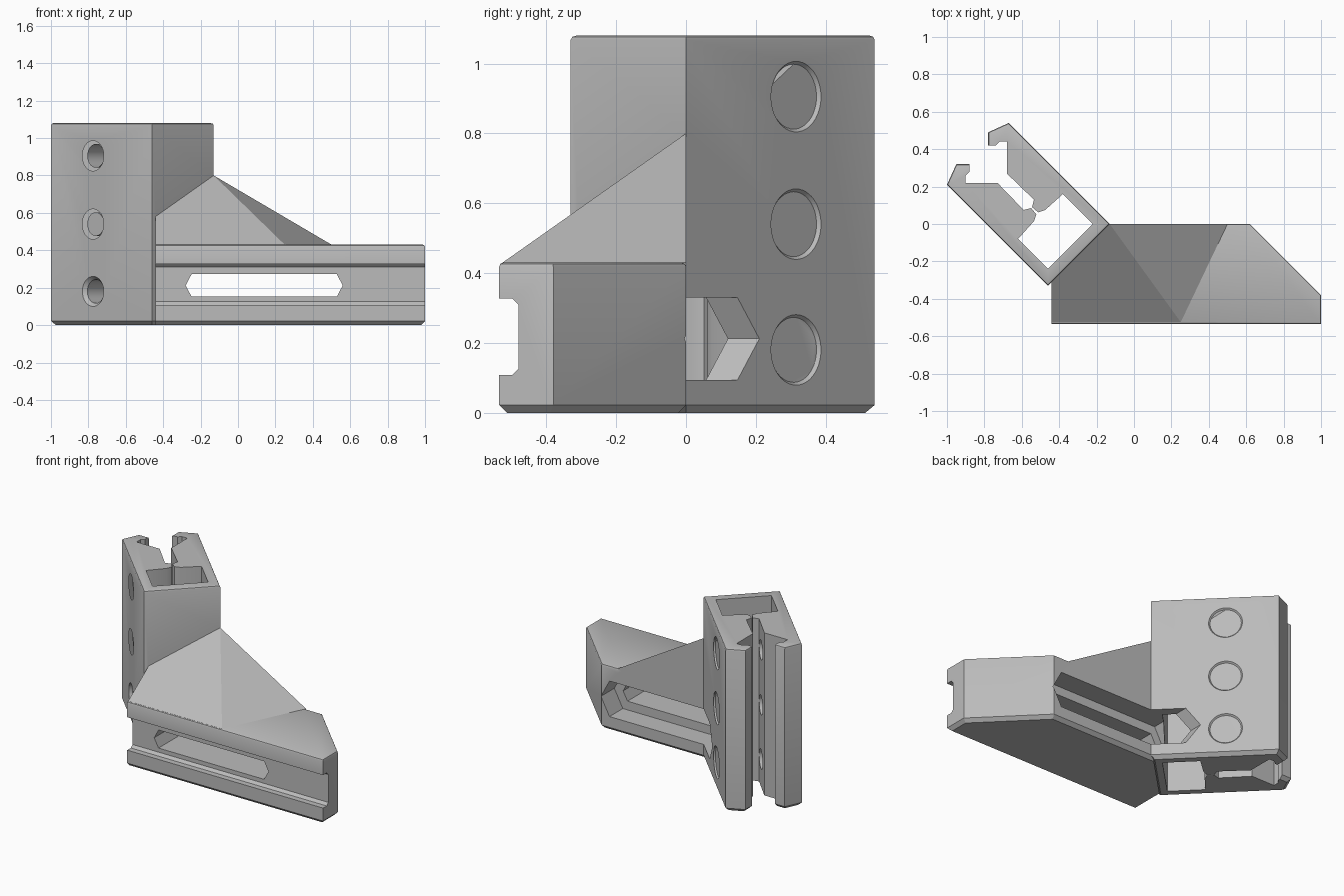
import bpy, bmesh
from math import sqrt
from mathutils import Vector, Matrix

if "Cube" in bpy.data.objects:
    bpy.data.objects.remove(bpy.data.objects["Cube"], do_unlink=True)

grey = bpy.data.materials.new("light grey plastic")
grey.use_nodes = True
COLOUR = (0.5, 0.5, 0.5, 1)
grey.diffuse_color = COLOUR
grey.node_tree.nodes["Principled BSDF"].inputs["Base Color"].default_value = COLOUR


def finish(name, bm):
    bmesh.ops.recalc_face_normals(bm, faces=bm.faces)
    mesh = bpy.data.meshes.new(name)
    bm.to_mesh(mesh)
    bm.free()
    mesh.materials.append(grey)
    obj = bpy.data.objects.new(name, mesh)
    bpy.context.collection.objects.link(obj)
    return obj


def prism(name, points, vector, soft=()):
    """Extrude a closed outline; soft lists outline edges whose ends are eased."""
    bm = bmesh.new()
    n = len(points)
    vector = Vector(vector)
    low = [bm.verts.new(p) for p in points]
    high = [bm.verts.new(Vector(p) + vector) for p in points]
    bm.faces.new(low)
    bm.faces.new(high)
    for i in range(n):
        j = (i + 1) % n
        bm.faces.new((low[i], low[j], high[j], high[i]))
    for ring, width, segments in ((low, 0.022, 1), (high, 0.012, 2)):
        edges = [bm.edges.get((ring[i], ring[(i + 1) % n])) for i in soft]
        if edges:
            bmesh.ops.bevel(bm, geom=edges, offset=width, segments=segments,
                            profile=0.5, affect='EDGES')
    return finish(name, bm)


def hull(name, points):
    bm = bmesh.new()
    for p in points:
        bm.verts.new(p)
    bmesh.ops.convex_hull(bm, input=bm.verts)
    return finish(name, bm)


def bore(name, start, end, r1, r2):
    bm = bmesh.new()
    start, end = Vector(start), Vector(end)
    axis = end - start
    turn = axis.to_track_quat('Z', 'Y').to_matrix().to_4x4()
    bmesh.ops.create_cone(bm, cap_ends=True, segments=48, radius1=r1, radius2=r2,
                          depth=axis.length,
                          matrix=Matrix.Translation((start + end) / 2) @ turn)
    return finish(name, bm)


def combine(target, tool, operation):
    mod = target.modifiers.new(operation.lower(), 'BOOLEAN')
    mod.operation = operation
    mod.solver = 'EXACT'
    mod.object = tool
    bpy.context.view_layer.objects.active = target
    bpy.ops.object.modifier_apply(modifier=mod.name)
    bpy.data.objects.remove(tool, do_unlink=True)


# Clamp: one jaw outline, mirrored across the diagonal x + y = -0.46
jaw = [(-.46, -.33), (-1, .21), (-.95, .32), (-.88, .32), (-.88, .28), (-.9, .26),
       (-.9, .22), (-.73, .22), (-.59, .075), (-.55, .085), (-.522, .052),
       (-.535, .015), (-.62, -.08), (-.46, -.24)]
outline = jaw + [(-.46 - y, -.46 - x) for x, y in reversed(jaw)]
n = len(outline)
bracket = prism("corner_bracket", [(x, y, 0) for x, y in outline], (0, 0, 1.08),
                soft=(0, 1, 2, n - 4, n - 3, n - 2, n - 1))

# Foot: low wedge shaped arm
foot = [(-.44, -.535), (1, -.535), (1, -.38), (.62, 0), (-.15, 0), (-.44, -.29)]
arm = prism("foot", [(x, y, 0) for x, y in foot], (0, 0, .43), soft=(0, 1, 2, 3))
combine(bracket, arm, 'UNION')

# Sloped gusset between the foot and the clamp
gusset = hull("gusset", [(-.44, -.525, .4), (-.44, -.525, .43), (.25, -.525, .4),
                         (.25, -.525, .43), (.5, 0, .4), (.5, 0, .43),
                         (-.15, 0, .4), (-.15, 0, .8), (-.13, 0, .8),
                         (-.44, -.29, .4), (-.44, -.29, .595)])
combine(bracket, gusset, 'UNION')

# Front channel with chamfered corners
channel = [(-.7, .108), (-.497, .108), (-.48, .125), (-.48, .31), (-.497, .327), (-.7, .327)]
combine(bracket, prism("channel_cutter", [(-.6, y, z) for y, z in channel], (1.8, 0, 0)),
        'DIFFERENCE')


# Through slot and wider rear recess, both with pointed ends
def slot(name, x0, x1, half, y0, y1):
    mid, slope = .212, half * .53
    pts = [(x0, mid), (x0 + slope, mid - half), (x1 - slope, mid - half),
           (x1, mid), (x1 - slope, mid + half), (x0 + slope, mid + half)]
    return prism(name, [(x, y0, z) for x, z in pts], (0, y1 - y0, 0))


combine(bracket, slot("slot_cutter", -.28, .56, .06, -.7, .4), 'DIFFERENCE')
combine(bracket, slot("recess_cutter", -.34, .625, .118, -.14, .4), 'DIFFERENCE')

# Bolt holes: large in one jaw, small in the other, with eased rims
d = 1 / sqrt(2)


def along(u, z):
    """Point on a bolt axis where (x + y) / sqrt(2) equals u."""
    return (-.38 + u * d, .38 + u * d, z)


outer, middle, inner = -.13 * d, -.46 * d, -.79 * d
for z in (.18, .54, .905):
    for start, end, r1, r2 in ((outer + .1, middle, .093, .093),
                               (outer + .01, outer - .01, .109, .093),
                               (inner - .1, middle, .063, .063),
                               (inner - .02, inner + .02, .098, .063)):
        combine(bracket, bore("bolt_cutter", along(start, z), along(end, z), r1, r2),
                'DIFFERENCE')

# Keep flat faces crisp and bores smooth
bpy.ops.object.select_all(action='DESELECT')
bracket.select_set(True)
bpy.context.view_layer.objects.active = bracket
bpy.ops.object.shade_smooth_by_angle(angle=.5)
